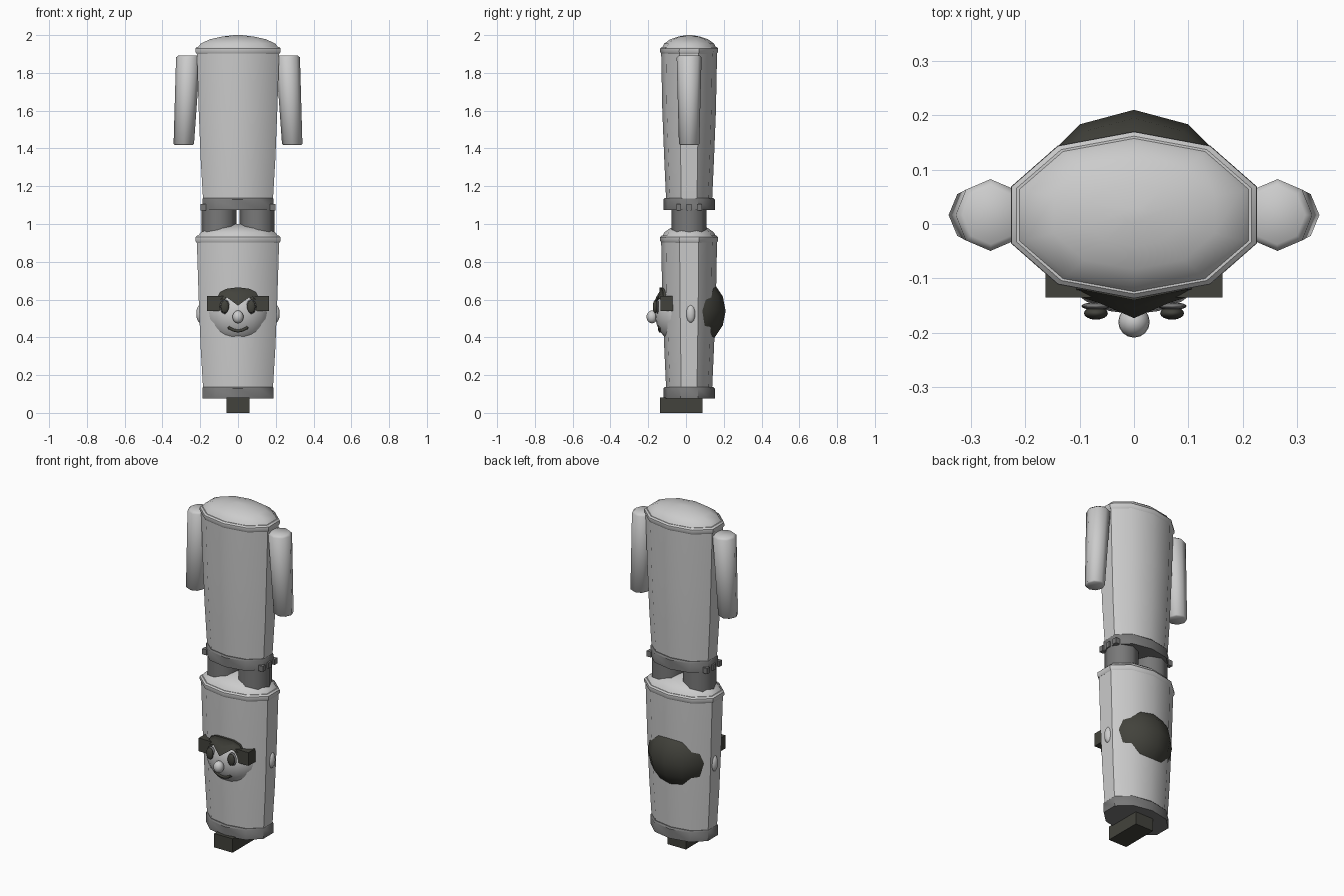
import bpy, bmesh, math
from mathutils import Vector

if "Cube" in bpy.data.objects:
    bpy.data.objects.remove(bpy.data.objects["Cube"])

CY = 0.0165  # depth centre of the bodies


def material(name, rgb):
    m = bpy.data.materials.new(name)
    m.diffuse_color = (*rgb, 1)
    m.use_nodes = True
    m.node_tree.nodes["Principled BSDF"].inputs["Base Color"].default_value = m.diffuse_color
    return m


LIGHT = material("light grey", (0.60, 0.60, 0.60))
GREY = material("mid grey", (0.19, 0.19, 0.19))
DARK = material("charcoal", (0.055, 0.055, 0.045))


def finish(bm, name, mat, angle=40):
    bmesh.ops.recalc_face_normals(bm, faces=bm.faces)
    me = bpy.data.meshes.new(name)
    bm.to_mesh(me)
    bm.free()
    me.materials.append(mat)
    ob = bpy.data.objects.new(name, me)
    bpy.context.collection.objects.link(ob)
    if angle:
        bpy.ops.object.select_all(action='DESELECT')
        ob.select_set(True)
        bpy.context.view_layer.objects.active = ob
        bpy.ops.object.shade_smooth_by_angle(angle=math.radians(angle))
    return ob


OVAL = [(0, 1), (.62, .83), (1, .34), (1, -.34), (.62, -.83),
        (0, -1), (-.62, -.83), (-1, -.34), (-1, .34), (-.62, .83)]
OCTAGON = [(math.cos(i * math.pi / 4), math.sin(i * math.pi / 4)) for i in range(8)]


def loft(name, rings, section, mat, angle=40):
    """Skin rings of (centre x, z, x radius, y radius) and cap both ends."""
    bm = bmesh.new()
    loops = [[bm.verts.new((cx + u * rx, CY + v * ry, z)) for u, v in section]
             for cx, z, rx, ry in rings]
    n = len(section)
    for a, b in zip(loops, loops[1:]):
        for i in range(n):
            bm.faces.new((a[i], a[(i + 1) % n], b[(i + 1) % n], b[i]))
    bm.faces.new(loops[0])
    bm.faces.new(loops[-1])
    return finish(bm, name, mat, angle)


def ball(name, c, r, mat, seg=16, rings=10):
    bm = bmesh.new()
    bmesh.ops.create_uvsphere(bm, u_segments=seg, v_segments=rings, radius=1)
    for v in bm.verts:
        v.co = Vector(c) + v.co * Vector(r)
    return finish(bm, name, mat, 60)


def box(name, lo, hi, mat):
    bm = bmesh.new()
    bmesh.ops.create_cube(bm, size=1)
    lo, hi = Vector(lo), Vector(hi)
    for v in bm.verts:
        v.co = (lo + hi) / 2 + v.co * (hi - lo)
    return finish(bm, name, mat, 0)


# Two stacked bodies: belt, tapered shell, rim and domed shoulder
for label, z in (("lower", 0.0), ("upper", 1.0)):
    loft(label + "_belt", [(0, z + .075, .187, .136), (0, z + .13, .189, .136),
                           (0, z + .138, .184, .128)], OVAL, GREY)
    loft(label + "_body", [(0, z + .13, .185, .122), (0, z + .35, .198, .132),
                           (0, z + .6, .208, .142), (0, z + .91, .218, .148)], OVAL, LIGHT)
    loft(label + "_rim", [(0, z + .900, .218, .146), (0, z + .912, .226, .154),
                          (0, z + .930, .225, .153), (0, z + .938, .216, .145)], OVAL, LIGHT)
    loft(label + "_shoulders", [(0, z + .93, .216, .145), (0, z + .955, .198, .132),
                                (0, z + .978, .148, .10), (0, z + .992, .085, .058),
                                (0, z + 1.0, .02, .015)], OVAL, LIGHT, 60)

for s in (-1, 1):
    side = "left" if s < 0 else "right"
    # Hanging arm with slightly rounded ends
    loft(side + "_arm", [(s * .287, 1.418, .046, .046), (s * .287, 1.424, .054, .054),
                         (s * .264, 1.882, .064, .066), (s * .263, 1.893, .052, .054)],
         OCTAGON, LIGHT, 60)
    # Stub leg and the small studs on its hip
    loft(side + "_leg", [(s * .101, .93, .092, .092), (s * .101, 1.10, .092, .092)],
         OCTAGON, GREY, 50)
    for k in (-.055, 0, .055):
        x = sorted((s * .17, s * .198))
        box(side + "_hip_stud", (x[0], CY + k - .013, 1.072),
            (x[1], CY + k + .013, 1.105), GREY)
    # Ear, eye and side block
    ball(side + "_ear", (s * .2, .025, .525), (.021, .025, .048), LIGHT, 12, 8)
    ball(side + "_eye_socket", (s * .07, -.151, .562), (.027, .007, .038), GREY)
    ball(side + "_eye", (s * .07, -.164, .562), (.022, .012, .034), DARK)
    x = sorted((s * .06, s * .163))
    box(side + "_side_block", (x[0], -.135, .54), (x[1], -.07, .618), DARK)

# Face and nose
ball("head", (0, .01, .53), (.176, .176, .18), LIGHT, 24, 16)
ball("nose", (0, -.18, .508), (.029, .029, .034), LIGHT)

# Hair at the back: rear half of a coarse ball
bm = bmesh.new()
bmesh.ops.create_uvsphere(bm, u_segments=12, v_segments=8, radius=.2)
bmesh.ops.bisect_plane(bm, geom=bm.verts[:] + bm.edges[:] + bm.faces[:],
                       plane_co=(0, .02, 0), plane_no=(0, -1, 0), clear_outer=True)
for v in bm.verts:
    v.co += Vector((0, .01, .54))
finish(bm, "back_hair", DARK)

# Fringe: strip over the forehead with a central peak
top = [(-.115, .60), (-.095, .64), (-.06, .657), (0, .665), (.06, .657), (.095, .64), (.115, .60)]
low = [.59, .60, .612, .568, .612, .60, .59]
bm = bmesh.new()
cols = []
for (x, zt), zl in zip(top, low):
    col = []
    for k in range(5):
        zz = zl + (zt - zl) * k / 4
        y = .01 - math.sqrt(.187 ** 2 - x * x - (zz - .53) ** 2)
        col.append(bm.verts.new((x, min(y, -.14 + .2 * abs(x)), zz)))
    cols.append(col)
for a, b in zip(cols, cols[1:]):
    for k in range(4):
        bm.faces.new((a[k], b[k], b[k + 1], a[k + 1]))
# Give the fringe depth towards the head
ext = bmesh.ops.extrude_face_region(bm, geom=bm.faces[:])
for v in ext["geom"]:
    if isinstance(v, bmesh.types.BMVert):
        v.co.y += .03
finish(bm, "fringe", DARK)

# Smiling mouth
curve = bpy.data.curves.new("mouth", 'CURVE')
curve.dimensions = '3D'
curve.bevel_depth = .009
curve.bevel_resolution = 1
curve.use_fill_caps = True
sp = curve.splines.new('POLY')
sp.points.add(8)
for i, p in enumerate(sp.points):
    x = -.052 + .013 * i
    z = .434 + 7.5 * x * x
    p.co = (x, .01 - math.sqrt(.176 ** 2 - x * x - (z - .53) ** 2), z, 1)
curve.materials.append(DARK)
bpy.context.collection.objects.link(bpy.data.objects.new("mouth", curve))

# Base block under the lower body
box("base_block", (-.06, -.137, 0), (.06, .087, .082), DARK)
